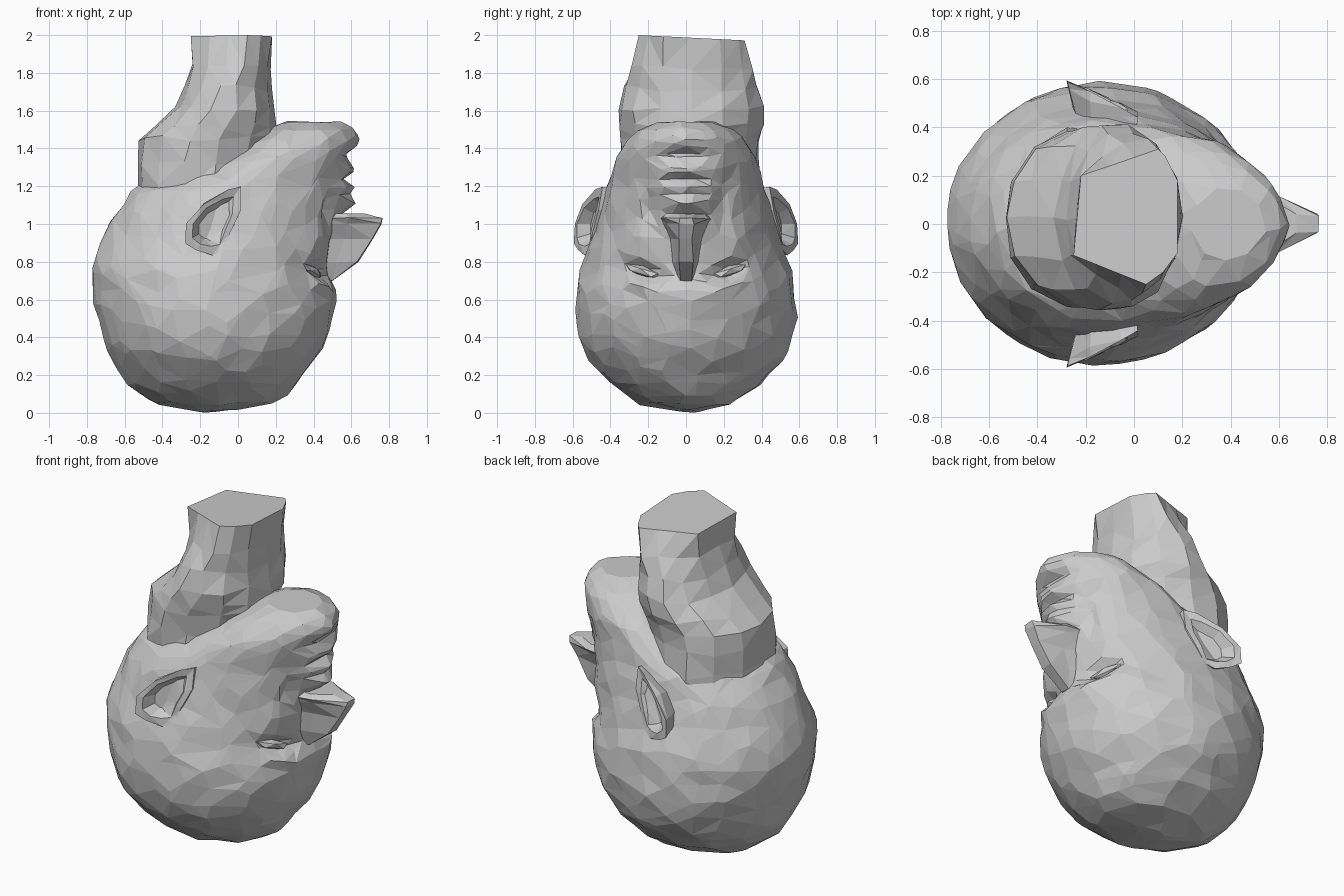
import bpy, bmesh, math, random
from mathutils import Vector, noise

if "Cube" in bpy.data.objects:
    bpy.data.objects.remove(bpy.data.objects["Cube"])
random.seed(4)


def add_object(name, bm):
    bmesh.ops.recalc_face_normals(bm, faces=bm.faces[:])
    me = bpy.data.meshes.new(name)
    bm.to_mesh(me)
    bm.free()
    ob = bpy.data.objects.new(name, me)
    bpy.context.collection.objects.link(ob)
    return ob


def loft(name, rings, jitter=0.0):
    """Skin a stack of equal-length closed rings and cap both ends."""
    bm = bmesh.new()
    rows = [[bm.verts.new([c + random.uniform(-jitter, jitter) for c in p]) for p in r]
            for r in rings]
    n = len(rows[0])
    for a, b in zip(rows, rows[1:]):
        for i in range(n):
            j = (i + 1) % n
            bm.faces.new((a[i], a[j], b[j], b[i]))
    bm.faces.new(rows[0])
    bm.faces.new(rows[-1])
    bmesh.ops.triangulate(bm, faces=[f for f in bm.faces if len(f.verts) == 4])
    return add_object(name, bm)


def mirror_y(ob):
    ob.modifiers.new("mirror", 'MIRROR').use_axis = (False, True, False)


def egg(z, xb, xf, w, xw, n, yc=0.0):
    """Egg section: back x, front x, half width, x of the widest point."""
    pts = []
    for i in range(n):
        a = 2 * math.pi * i / n
        c, s = math.cos(a), math.sin(a)
        x = xw + c * ((xf - xw) if c > 0 else (xw - xb))
        pts.append((x, yc + w * s, z))
    return pts


# Head, upside down: crown at the floor, chin near the top
sections = [
    (.008, -.2, -.05, .06, -.13), (.05, -.43, .2, .24, -.12),
    (.16, -.59, .32, .40, -.12), (.32, -.68, .43, .535, -.13),
    (.5, -.74, .5, .58, -.14), (.64, -.765, .52, .575, -.15),
    (.74, -.77, .48, .56, -.15), (.86, -.74, .49, .52, -.14),
    (.98, -.69, .52, .48, -.12), (1.1, -.62, .55, .45, -.1),
    (1.19, -.53, .575, .42, -.05), (1.28, -.3, .59, .385, .1),
    (1.36, -.1, .60, .36, .2), (1.44, .05, .615, .31, .28),
    (1.5, .15, .595, .25, .33), (1.54, .24, .54, .15, .38)]

# Face relief: y, z, spread y, spread z, push along x
relief = [
    (.22, .75, .09, .04, -.06), (.24, .66, .13, .035, .025),    # eye socket, brow
    (.27, .90, .08, .09, .025), (.19, 1.10, .035, .10, -.035),  # cheek, fold
    (.24, 1.24, .04, .08, -.02),
    (0, 1.11, .10, .045, .07), (0, 1.19, .12, .02, .03),        # upper lip
    (0, 1.235, .10, .018, -.035), (0, 1.29, .12, .03, .025),    # mouth, lower lip
    (0, 1.37, .12, .02, -.025), (0, 1.45, .13, .05, .025)]      # chin groove, chin


def sculpt(p):
    x, y, z = p
    if x > .15:
        k = min(1, (x - .15) / .15)
        for cy, cz, sy, sz, d in relief:
            zz = z - .3 * (abs(y) - .2) if cz < .8 else z  # eyes slant outward
            x += k * d * math.exp(-((abs(y) - cy) / sy) ** 2 - ((zz - cz) / sz) ** 2)
    # hand-shaped unevenness
    v = Vector((x, y, z))
    r = Vector((x + .1, y, (z - .7) * .6)).normalized()
    v += r * .014 * noise.noise(v * 7)
    return (v.x, v.y, max(0, v.z))


def spline(i, t):
    """Catmull-Rom blend between section i and i + 1."""
    last = len(sections) - 1
    q = [sections[min(last, max(0, i + k))] for k in (-1, 0, 1, 2)]
    res = [.5 * (2 * b + (c - a) * t + (2 * a - 5 * b + 4 * c - d) * t ** 2
                 + (3 * b - a - 3 * c + d) * t ** 3) for a, b, c, d in zip(*q)]
    res[0] = q[1][0] + (q[2][0] - q[1][0]) * t
    return res


rings = []
for i in range(len(sections) - 1):
    steps = max(3, round((sections[i + 1][0] - sections[i][0]) / .016))
    for k in range(steps):
        rings.append([sculpt(p) for p in egg(*spline(i, k / steps), 84)])
rings.append([sculpt(p) for p in egg(*sections[-1], 84)])
head = loft("head", rings)
dec = head.modifiers.new("facets", 'DECIMATE')
dec.ratio = .06

# Neck with the bulging nape, cut off flat at the top
neck = [egg(*s, 14, .025) for s in [
    (1.0, -.54, .08, .37, -.2), (1.19, -.54, .1, .375, -.2), (1.33, -.535, .16, .365, -.2),
    (1.45, -.53, .2, .37, -.18), (1.52, -.45, .21, .385, -.14), (1.62, -.33, .205, .385, -.08),
    (1.72, -.28, .175, .36, -.05), (1.83, -.255, .155, .335, -.03)]]
neck = [[(x + random.uniform(-.012, .012), y + random.uniform(-.012, .012), z + random.uniform(-.02, .02))
         for x, y, z in r] for r in neck]
rim = [(.18, .03), (.18, .18), (.13, .28), (.1, .31), (0, .275), (-.1, .24), (-.22, .2),
       (-.235, .03), (-.25, -.13), (-.15, -.17), (-.05, -.21), (.05, -.25), (.12, -.2), (.18, -.12)]
neck[-1] = [((x + 1.0 * u) / 2, (y + 1.12 * v) / 2, z) for (x, y, z), (u, v) in zip(neck[-1], rim)]
neck.append([(x, y, 2 - .05 * (y + .25)) for x, y in rim])
loft("neck", neck)

# Nose: root at the brow, tip and flared nostrils above
nose = []
for z, xbase, wb, xm, wm, xr, wr in [
        (.70, .38, .06, .43, .05, .50, .03), (.80, .40, .09, .52, .055, .635, .035),
        (.92, .42, .10, .56, .065, .71, .035), (1.0, .45, .13, .58, .10, .76, .04),
        (1.03, .46, .14, .59, .12, .765, .035), (1.055, .48, .10, .57, .10, .67, .04)]:
    half = [(xbase, wb, z), (xm, wm, z), (xr, wr, z)]
    nose.append(half + [(x, -y, zz) for x, y, zz in reversed(half)])
loft("nose", nose, .004)

# Ears: outline swept to an outer rim, an inner rim and a sunken bowl
outline = [(.02, 1.2), (-.05, 1.18), (-.18, 1.11), (-.27, 1.0), (-.28, .9), (-.22, .86),
           (-.14, .835), (-.08, .86), (-.04, .95), (.015, 1.08)]


def ear_ring(scale, depth):
    pts = []
    for x, z in outline:
        x, z = -.14 + (x + .14) * scale, 1.0 + (z - 1.0) * scale
        pts.append((x, .48 - .42 * x - .2 * max(0, z - 1.05) - depth, z))
    return pts


ear = loft("ear", [ear_ring(.72, .16), ear_ring(.96, .035), ear_ring(1, 0),
                   ear_ring(.74, .005), ear_ring(.5, .06)], .006)
mirror_y(ear)

# Eyes: small faceted almonds in the sockets, with a lid fold
for name, z, size in [("eye", .75, (.04, .10, .03)), ("eyelid", .70, (.04, .12, .02))]:
    bm = bmesh.new()
    bmesh.ops.create_icosphere(bm, subdivisions=1, radius=1)
    for v in bm.verts:
        x, y, h = (c * s for c, s in zip(v.co, size))
        v.co = (.385 + x - .5 * y, .23 + y + .3 * x, z + h + .3 * y)
    mirror_y(add_object(name, bm))
